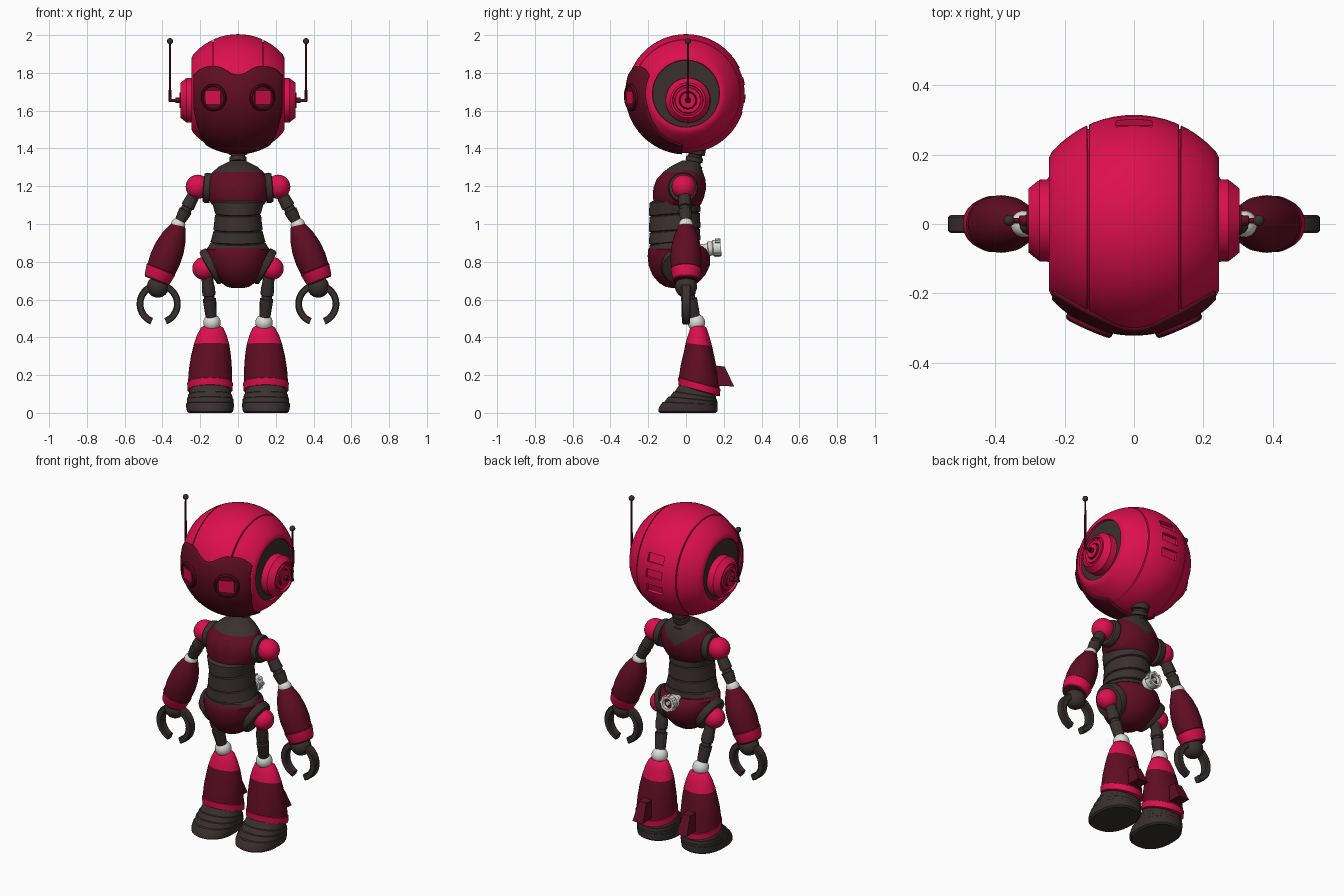
import bpy, bmesh
from math import sin, cos, pi, sqrt, asin, radians
from mathutils import Vector, Matrix

if "Cube" in bpy.data.objects:
    bpy.data.objects.remove(bpy.data.objects["Cube"])

COLOURS = [("crimson", (0.72, 0.005, 0.075)), ("dark_red", (0.115, 0.004, 0.016)),
           ("charcoal", (0.042, 0.030, 0.028)), ("white", (0.72, 0.72, 0.70))]
MATS = []
for n_, c_ in COLOURS:
    m_ = bpy.data.materials.new(n_)
    m_.diffuse_color = (*c_, 1)
    m_.use_nodes = True
    m_.node_tree.nodes["Principled BSDF"].inputs["Base Color"].default_value = m_.diffuse_color
    MATS.append(m_)
PINK, RED, GREY, WHITE = range(4)
HC = Vector((0, 0, 1.69))   # head centre
HR = 0.315


def finish(name, bm, angle=35, recalc=True):
    bmesh.ops.remove_doubles(bm, verts=bm.verts, dist=1e-5)
    if recalc:
        bmesh.ops.recalc_face_normals(bm, faces=bm.faces)
    me = bpy.data.meshes.new(name)
    bm.to_mesh(me)
    bm.free()
    for m in MATS:
        me.materials.append(m)
    me.shade_smooth()
    me.set_sharp_from_angle(angle=radians(angle))
    ob = bpy.data.objects.new(name, me)
    bpy.context.collection.objects.link(ob)
    return ob


def bridge(bm, rings, mats, cap=True):
    n = len(rings[0])
    for k in range(len(rings) - 1):
        for i in range(n):
            j = (i + 1) % n
            f = bm.faces.new((rings[k][i], rings[k][j], rings[k + 1][j], rings[k + 1][i]))
            f.material_index = mats[k]
    if cap:
        bm.faces.new(rings[0]).material_index = mats[0]
        bm.faces.new(rings[-1]).material_index = mats[-1]


def lathe(name, origin, axis, prof, mat, n=32, angle=35):
    """prof: (distance along axis, radius[, material of the next segment])"""
    q = Vector(axis).to_track_quat('Z', 'Y')
    bm = bmesh.new()
    rings = [[bm.verts.new(Vector(origin) + q @ Vector((p[1] * cos(2 * pi * i / n), p[1] * sin(2 * pi * i / n), p[0])))
              for i in range(n)] for p in prof]
    mats = [p[2] if len(p) > 2 else mat for p in prof]
    bridge(bm, rings, mats, cap=False)
    for r, p, m in ((rings[0], prof[0], mats[0]), (rings[-1], prof[-1], mats[-1])):
        if p[1] > 1e-4:
            bm.faces.new(r).material_index = m
    return finish(name, bm, angle)


def loft(name, rings, mat, n=48, power=2.0, angle=35, edit=None):
    """rings: (cx, cy, z, rx, ry, tilt[, material])"""
    bm = bmesh.new()
    out = []
    for r in rings:
        ring = []
        for i in range(n):
            a = 2 * pi * i / n
            c, s = cos(a), sin(a)
            x = abs(c) ** (2 / power) * (1 if c > 0 else -1) * r[3]
            y = abs(s) ** (2 / power) * (1 if s > 0 else -1) * r[4]
            ring.append(bm.verts.new((r[0] + x, r[1] + y, r[2] + r[5] * y)))
        out.append(ring)
    bridge(bm, out, [r[6] if len(r) > 6 else mat for r in rings])
    if edit:
        edit(bm)
    return finish(name, bm, angle)


def ball(name, co, r, mat):
    bm = bmesh.new()
    bmesh.ops.create_uvsphere(bm, u_segments=32, v_segments=16, radius=r, matrix=Matrix.Translation(co))
    for f in bm.faces:
        f.material_index = mat
    return finish(name, bm)


def box(name, mtx, size, mat):
    bm = bmesh.new()
    bmesh.ops.create_cube(bm, size=1, matrix=mtx @ Matrix.Diagonal((*size, 1)))
    for f in bm.faces:
        f.material_index = mat
    return finish(name, bm)


# head: turned around the x axis, with two seams and grey side discs
half = [0, .03, .06, .09, .115, .129, .1295, .1345, .135, .155, .175, .195, .21, .225, .238]
pts = [(x, sqrt(HR ** 2 - x * x) - (.012 if x in (.1295, .1345) else 0)) for x in half]
side = [(.245, .192), (.245, .178), (.232, .176), (.232, 0)]
right = [(x, r, PINK) for x, r in pts + side[:2]] + [(x, r, GREY) for x, r in side[2:]]
left = [(-x, r, GREY if i < 1 else PINK) for i, (x, r) in enumerate(reversed(pts[1:] + side))]
head = lathe("head", HC, (1, 0, 0), left + right, PINK, 96)
# three recessed slots in the back of the head
for k, a in enumerate((21, 4, -13)):
    d = Vector((0, cos(radians(a)), sin(radians(a))))
    m = Matrix.Translation(HC + d * .32) @ d.to_track_quat('Z', 'Y').to_matrix().to_4x4()
    cut = box("slot_cutter", m, (.105, .05, .05), PINK)
    cut.hide_render = True
    mod = head.modifiers.new("slot", 'BOOLEAN')
    mod.object, mod.operation, mod.solver = cut, 'DIFFERENCE', 'EXACT'
    bpy.context.view_layer.objects.active = head
    bpy.ops.object.modifier_apply(modifier=mod.name)
    bpy.data.objects.remove(cut)
head.data.set_sharp_from_angle(angle=radians(35))


# face mask: curved patch lying on the head
def mask_top(x):
    x = abs(x)
    if x < .12:
        return .10 + .045 * (.5 - .5 * cos(pi * x / .12))
    return .145 - .05 * ((x - .12) / .117) ** 3


bm = bmesh.new()
NU, NV, MR = 56, 36, .322
grid = []
for j in range(NV + 1):
    v = j / NV
    w = .236 - .07 * max(0, (v - .4) / .6) ** 1.3
    row = []
    for i in range(NU + 1):
        u = 2 * i / NU - 1
        x = u * w
        r = sqrt(MR ** 2 - x * x)
        top = asin(mask_top(u * .236) / sqrt(MR ** 2 - (u * .236) ** 2))
        p = top + (-1.5 - top) * v
        row.append(bm.verts.new(HC + Vector((x, -r * cos(p), r * sin(p)))))
    grid.append(row)
for j in range(NV):
    for i in range(NU):
        f = bm.faces.new((grid[j][i], grid[j + 1][i], grid[j + 1][i + 1], grid[j][i + 1]))
        f.normal_update()
        if f.normal.dot(f.calc_center_median() - HC) < 0:
            f.normal_flip()
        f.material_index = RED
mask = finish("face_mask", bm, recalc=False)
sol = mask.modifiers.new("thickness", 'SOLIDIFY')
sol.thickness, sol.offset = .02, -1

# neck
lathe("neck", (0, .03, 1.27), (0, .2, 1), [(0, .05), (.04, .05), (.045, .037), (.06, .037), (.063, .045), (.085, .045),
      (.088, .037), (.1, .037), (.103, .05), (.15, .05)], GREY)


# chest with a grey collar, V-shaped at the back
def collar(bm):
    for co, no in (((0, 0, 1.275), (0, 0, 1)), ((0, 0, 1.2), (-.7, 0, 1)), ((0, 0, 1.2), (.7, 0, 1)), ((0, -.02, 0), (0, 1, 0))):
        bmesh.ops.bisect_plane(bm, geom=bm.verts[:] + bm.edges[:] + bm.faces[:], plane_co=co, plane_no=no, dist=1e-5)
    for f in bm.faces:
        c = f.calc_center_median()
        if c.z > (1.2 + .7 * abs(c.x) if c.y > -.02 else 1.275):
            f.material_index = GREY


loft("chest", [(0, -.045, 1.09, .115, .11, 0), (0, -.045, 1.105, .14, .125, 0), (0, -.04, 1.14, .16, .135, 0),
               (0, -.033, 1.19, .168, .14, 0), (0, -.027, 1.235, .163, .13, 0), (0, -.015, 1.275, .135, .105, 0),
               (0, 0, 1.305, .1, .08, 0), (0, .015, 1.325, .06, .055, 0), (0, .02, 1.335, .04, .04, 0)], RED, edit=collar)

# waist: overlapping grey bands
for k, (z0, z1, a, b) in enumerate(((1.05, 1.13, .122, .138), (.965, 1.055, .13, .122), (.9, .97, .145, .13), (.855, .905, .165, .148))):
    loft("waist_band", [(0, -.06, z0, a - .012, .122, .08), (0, -.06, z0 + .006, a, .137, .08),
                        (0, -.06, z1 - .008, b, .133, .08), (0, -.06, z1, b - .012, .12, .08)], GREY)

# pelvis
loft("pelvis", [(0, -.04, .66, .025, .03, 0), (0, -.04, .668, .06, .07, 0), (0, -.04, .69, .09, .105, 0),
                (0, -.038, .73, .13, .14, 0), (0, -.036, .78, .158, .162, 0), (0, -.038, .83, .17, .165, 0),
                (0, -.045, .865, .17, .155, 0), (0, -.05, .88, .155, .14, 0)], RED)

# round white port on the back
lathe("back_port", (0, .08, .865), (0, 1, .1), [(0, .028), (.035, .028), (.037, .04), (.06, .036), (.065, .044), (.105, .044),
      (.105, .03), (.085, .028, RED), (.085, .012, WHITE), (.1, .012), (.1, 0)], WHITE, 16)
for k in range(8):
    m = Matrix.Translation((0, .168, .874)) @ Matrix.Rotation(k * pi / 4, 4, 'Y') @ Matrix.Translation((0, 0, .043))
    box("port_tooth", m, (.014, .03, .012), WHITE)

for s, sd in ((1, "right"), (-1, "left")):
    P = lambda x, y, z: Vector((s * x, y, z))
    # eye socket and square lens
    d = P(.128, -.29, -.02).normalized()
    lathe(sd + "_eye_socket", HC, d, [(.28, .072), (.324, .072), (.33, .067), (.33, .061), (.322, .058), (.322, 0)], RED, 32)
    box(sd + "_eye_lens", Matrix.Translation(HC + d * .323) @ d.to_track_quat('Z', 'Y').to_matrix().to_4x4(),
        (.086, .07, .008), PINK)
    # ear and antenna
    lathe(sd + "_ear", P(0, .01, 1.655), P(1, 0, 0), [(.22, .12), (.272, .118), (.305, .092), (.305, .082), (.292, .078),
          (.292, .07), (.302, .066), (.302, .048), (.292, .046, RED), (.31, .04), (.31, .02), (.31, 0)], PINK, 48)
    lathe(sd + "_antenna_arm", P(.3, .01, 1.655), P(1, 0, 0), [(0, .016), (.03, .014), (.032, .008), (.066, .008)], RED, 12)
    lathe(sd + "_antenna_rod", P(.36, .01, 1.648), (0, 0, 1), [(0, .007), (.32, .005)], RED, 10)
    ball(sd + "_antenna_tip", P(.36, .01, 1.968), .016, GREY)
    # shoulder
    lathe(sd + "_shoulder_ring", P(.145, -.015, 1.19), P(1, 0, .08), [(0, .078), (.025, .08), (.037, .074), (.04, .05)], GREY)
    ball(sd + "_shoulder_ball", P(.213, -.012, 1.197), .064, PINK)
    # upper arm
    a, b = P(.22, -.01, 1.18), P(.315, 0, 1.0)
    L = (b - a).length
    lathe(sd + "_upper_arm", a, b - a, [(0, .03), (.1, .036), (.103, .029), (.12, .029), (.123, .036), (L - .03, .03), (L, .024)], GREY, 12, 25)
    ball(sd + "_elbow", P(.317, 0, .995), .038, WHITE)
    # forearm with a crimson cuff
    ax = P(.12, 0, -.30)
    lathe(sd + "_forearm", P(.313, 0, .995), ax, [(0, .036), (.02, .046), (.07, .066), (.13, .079), (.19, .083), (.25, .078),
          (.255, .081, PINK), (.31, .071), (.32, .064), (.32, 0)], RED, 40)
    ball(sd + "_wrist", P(.424, 0, .668), .058, GREY)
    # claw: open ring with squared section
    bm = bmesh.new()
    rings = []
    for i in range(33):
        t = i / 32
        an = radians(-90 + 22 + t * 316)
        e = 1 - .25 * abs(2 * t - 1) ** 3
        ring = []
        for r, y in ((.081, -.02), (.087, -.026), (.112, -.026), (.117, -.02), (.117, .02), (.112, .026), (.087, .026), (.081, .02)):
            ring.append(bm.verts.new(P(.42 + r * cos(an), y * e, .577 + r * sin(an))))
        rings.append(ring)
    bridge(bm, rings, [GREY] * 33)
    finish(sd + "_claw", bm, 30)
    # hip
    lathe(sd + "_hip_ring", P(.122, -.03, .785), P(.87, 0, -.5), [(0, .1), (.027, .102), (.04, .095), (.043, .06)], GREY, 40)
    ball(sd + "_hip_ball", P(.182, -.015, .765), .06, PINK)
    # thigh
    a, b = P(.165, -.01, .74), P(.14, .05, .49)
    lathe(sd + "_thigh", a, b - a, [(0, .03), (.06, .032), (.09, .036), (.12, .034), (.123, .028), (.14, .028), (.143, .036), (.235, .03), (.255, .026)],
          GREY, 12, 25)
    ball(sd + "_knee", P(.138, .055, .478), .046, WHITE)
    # shin: crimson top and ankle band
    c = lambda z, x, y, rx, ry, t, m: (s * x, y, z, rx, ry, t, m)
    loft(sd + "_shin", [c(.46, .137, .065, .045, .032, 0, PINK), c(.45, .137, .066, .06, .043, 0, PINK), c(.41, .139, .067, .079, .056, -.05, PINK),
                        c(.362, .14, .068, .094, .07, -.12, RED), c(.3, .143, .07, .106, .083, -.18, RED), c(.23, .146, .07, .114, .098, -.24, RED),
                        c(.158, .148, .07, .117, .108, -.27, PINK), c(.156, .148, .07, .121, .112, -.27, PINK),
                        c(.12, .148, .07, .119, .11, -.27, PINK), c(.115, .148, .07, .105, .098, -.27, PINK)], RED)
    # calf fin
    bm = bmesh.new()
    rings = [[bm.verts.new(P(.148 + dx * k, y, z)) for y, z, k in ((.12, .255, .8), (.205, .245, .7), (.255, .14, 1), (.12, .145, 1))]
             for dx in (-.035, .035)]
    bridge(bm, rings, [RED, RED])
    finish(sd + "_calf_fin", bm)
    # boot: stepped toe bands
    B = lambda z, y0, y1, rx, t: (s * .148, (y0 + y1) / 2, z, rx, (y1 - y0) / 2, t)
    loft(sd + "_boot", [B(0, -.138, .158, .112, 0), B(.008, -.147, .166, .122, 0), B(.03, -.143, .167, .126, 0), B(.05, -.125, .167, .126, -.04),
                        B(.052, -.113, .166, .123, -.05), B(.072, -.095, .166, .123, -.1), B(.074, -.084, .164, .119, -.1),
                        B(.094, -.066, .162, .117, -.16), B(.096, -.058, .16, .113, -.17), B(.125, -.035, .155, .105, -.25)], GREY, power=2.3, angle=25)
